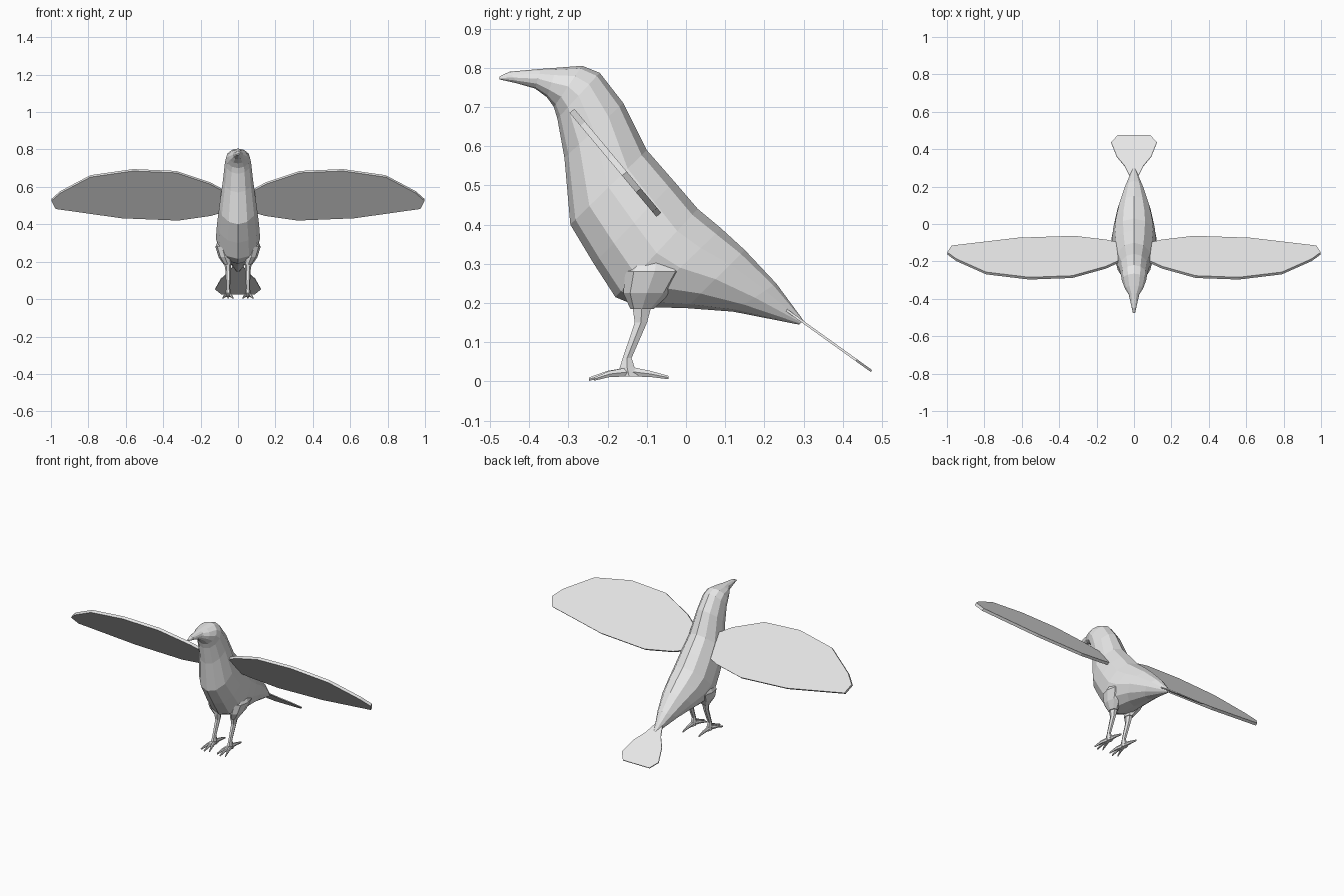
import bpy, bmesh, math
from mathutils import Vector

if "Cube" in bpy.data.objects:
    bpy.data.objects.remove(bpy.data.objects["Cube"])

grey = bpy.data.materials.new("plain grey")
grey.diffuse_color = (0.8, 0.8, 0.8, 1)
grey.use_nodes = True
grey.node_tree.nodes["Principled BSDF"].inputs["Base Color"].default_value = grey.diffuse_color


def finish(name, bm):
    bmesh.ops.recalc_face_normals(bm, faces=bm.faces)
    me = bpy.data.meshes.new(name)
    bm.to_mesh(me)
    bm.free()
    me.materials.append(grey)
    ob = bpy.data.objects.new(name, me)
    bpy.context.collection.objects.link(ob)
    return ob


def loft(name, rings, sides):
    """Skin a row of ellipses given as (centre, half axis u, half axis v)."""
    bm = bmesh.new()
    loops = []
    for c, u, v in rings:
        angles = [2 * math.pi * i / sides for i in range(sides)]
        loops.append([bm.verts.new(Vector(c) + Vector(u) * math.cos(a) + Vector(v) * math.sin(a))
                      for a in angles])
    for a, b in zip(loops, loops[1:]):
        for i in range(sides):
            j = (i + 1) % sides
            bm.faces.new((a[i], a[j], b[j], b[i]))
    bm.faces.new(loops[0])
    bm.faces.new(loops[-1])
    return finish(name, bm)


def plate(name, points, normal, thickness):
    """Flat outline extruded evenly to both sides."""
    n = Vector(normal).normalized() * thickness
    bm = bmesh.new()
    face = bm.faces.new([bm.verts.new(Vector(p) - n / 2) for p in points])
    new = bmesh.ops.extrude_face_region(bm, geom=[face], use_keep_orig=True)
    bmesh.ops.translate(bm, vec=n, verts=[g for g in new["geom"] if isinstance(g, bmesh.types.BMVert)])
    return finish(name, bm)


# Body from beak to rump: back y, z, belly y, z, half width
sections = [
    (-.475, .778, -.475, .770, .006), (-.45, .79, -.43, .76, .014),
    (-.37, .797, -.385, .747, .028), (-.33, .80, -.355, .725, .050),
    (-.265, .805, -.337, .70, .065), (-.22, .787, -.328, .67, .070),
    (-.16, .71, -.31, .57, .080), (-.10, .59, -.295, .40, .100),
    (-.03, .51, -.235, .30, .112), (.03, .44, -.18, .215, .118),
    (.09, .39, -.12, .19, .110), (.15, .335, 0, .187, .090),
    (.23, .25, .12, .178, .055), (.30, .155, .288, .145, .008)]
rings = []
for ty, tz, by, bz, w in sections:
    rings.append(((0, (ty + by) / 2, (tz + bz) / 2),
                  (0, (ty - by) / 2, (tz - bz) / 2), (w, 0, 0)))
loft("body", rings, 12)

# Tail fan, sloping down behind the rump
half = [(.018, .245), (.05, .31), (.092, .36), (.122, .435), (.088, .473)]
outline = half + [(-x, y) for x, y in reversed(half)]
plate("tail", [(x, y, .19 - (y - .245) * .717) for x, y in outline], (0, .717, 1), .006)

# Wing outline seen from the front: x, z
wing = [(.04, .48), (.145, .45), (.32, .425), (.62, .437), (.975, .487), (.998, .53),
        (.95, .572), (.79, .657), (.56, .69), (.33, .68), (.15, .62), (.04, .56)]

for side, s in (("right", 1), ("left", -1)):
    plate(side + "_wing", [(s * x, -.295 + (.695 - z) * .836, z) for x, z in wing],
          (0, .767, .642), .016)

    # Thigh bulging from the flank
    loft(side + "_thigh", [
        ((s * .075, -.07, .34), (.02, 0, 0), (0, .04, 0)),
        ((s * .085, -.08, .28), (.036, 0, 0), (0, .075, 0)),
        ((s * .07, -.10, .225), (.034, 0, 0), (0, .06, 0)),
        ((s * .055, -.112, .185), (.022, 0, 0), (0, .03, 0))], 8)

    # Shank down to the ankle
    loft(side + "_leg", [
        ((s * .055, -.112, .20), (.020, 0, 0), (0, .030, 0)),
        ((s * .053, -.115, .15), (.014, 0, 0), (0, .018, 0)),
        ((s * .053, -.15, .06), (.011, 0, 0), (0, .013, 0)),
        ((s * .053, -.15, .035), (.014, 0, 0), (0, .022, 0)),
        ((s * .053, -.145, .012), (.014, 0, 0), (0, .028, 0))], 6)

    # Three front toes and one hind toe
    for i, (x, y) in enumerate([(.026, -.235), (.053, -.247), (.081, -.235), (.053, -.045)]):
        mid = .053 + (x - .053) * .6
        loft(f"{side}_toe_{i + 1}", [
            ((s * .053, -.14, .025), (.011, 0, 0), (0, 0, .014)),
            ((s * mid, -.145 + (y + .145) * .55, .019), (.008, 0, 0), (0, 0, .009)),
            ((s * x, y, .006 if y < -.1 else .010), (.003, 0, 0), (0, 0, .005))], 6)
